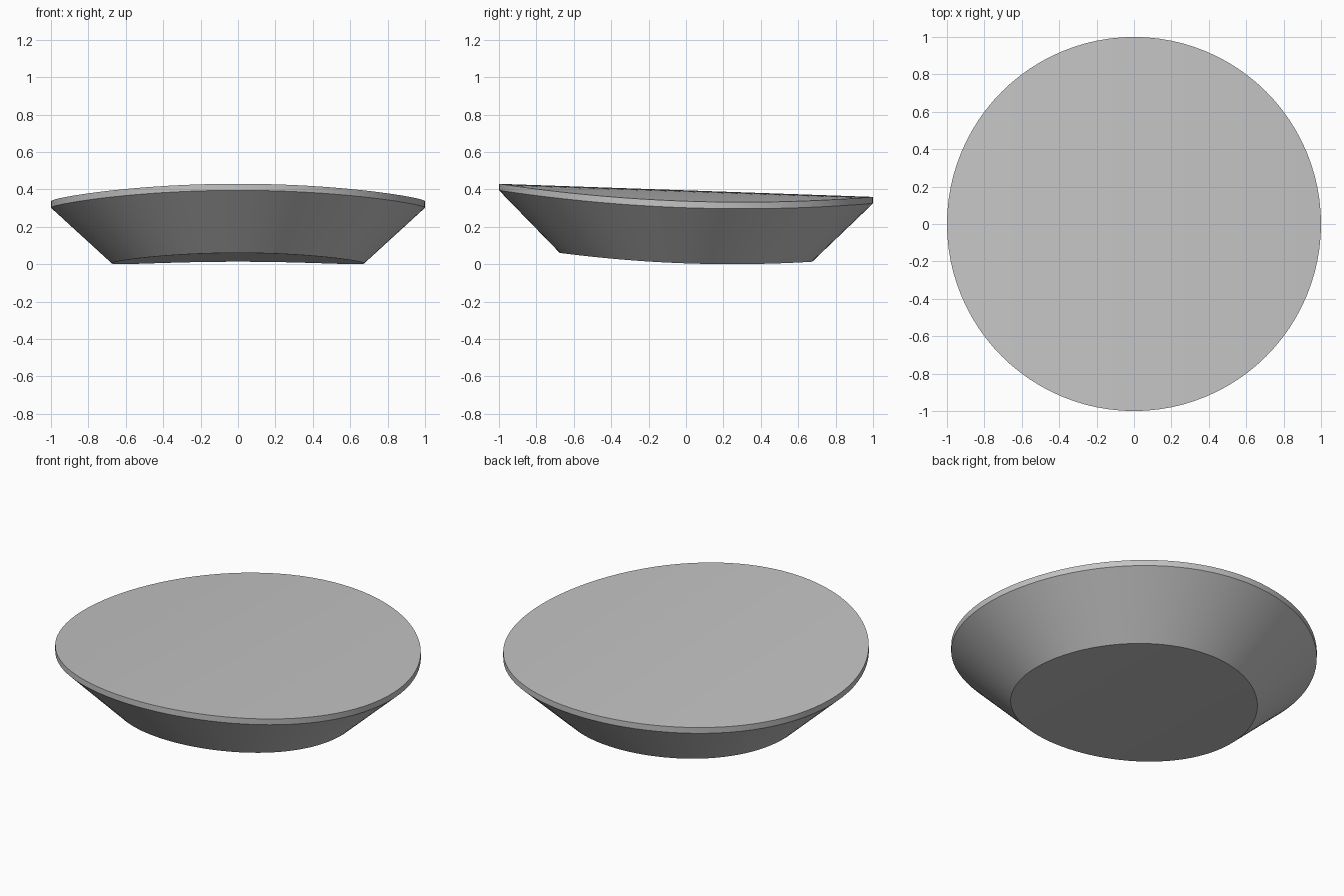
import bpy, bmesh
from math import sin, cos, pi

cube = bpy.data.objects.get("Cube")
if cube:
    bpy.data.objects.remove(cube, do_unlink=True)

SIDES = 96

grey = bpy.data.materials.new("light_grey")
grey.use_nodes = True
colour = (0.55, 0.55, 0.55, 1)
grey.diffuse_color = colour
grey.node_tree.nodes["Principled BSDF"].inputs["Base Color"].default_value = colour


def ring(bm, radius, height, bend):
    """Circle tilted down to the back and bent down at left and right."""
    verts = []
    for i in range(SIDES):
        a = 2 * pi * i / SIDES
        x, y = radius * cos(a), radius * sin(a)
        verts.append(bm.verts.new((x, y, height - 0.035 * y - bend * x * x)))
    return verts


def cap(bm, loop):
    """Fill a ring with strips running front to back, following the bend."""
    half = SIDES // 2
    for i in range(half):
        quad = [loop[i], loop[i + 1], loop[-i - 1], loop[-i % SIDES]]
        bm.faces.new(list(dict.fromkeys(quad)))


# Curved dish: base, sloping wall, thin rim and closed top
bm = bmesh.new()
rings = [ring(bm, 0.675, 0.037, 0.071),
         ring(bm, 1.0, 0.36, 0.058),
         ring(bm, 1.0, 0.395, 0.058)]
for low, high in zip(rings, rings[1:]):
    for i in range(SIDES):
        j = (i + 1) % SIDES
        bm.faces.new((low[i], low[j], high[j], high[i]))
cap(bm, rings[0])
cap(bm, rings[-1])
bmesh.ops.recalc_face_normals(bm, faces=bm.faces)

mesh = bpy.data.meshes.new("curved_dish")
bm.to_mesh(mesh)
bm.free()
mesh.materials.append(grey)
dish = bpy.data.objects.new("curved_dish", mesh)
bpy.context.collection.objects.link(dish)

# Smooth surfaces with crisp rim and base edges
bpy.ops.object.select_all(action="DESELECT")
dish.select_set(True)
bpy.context.view_layer.objects.active = dish
bpy.ops.object.shade_smooth_by_angle(angle=pi / 6)
